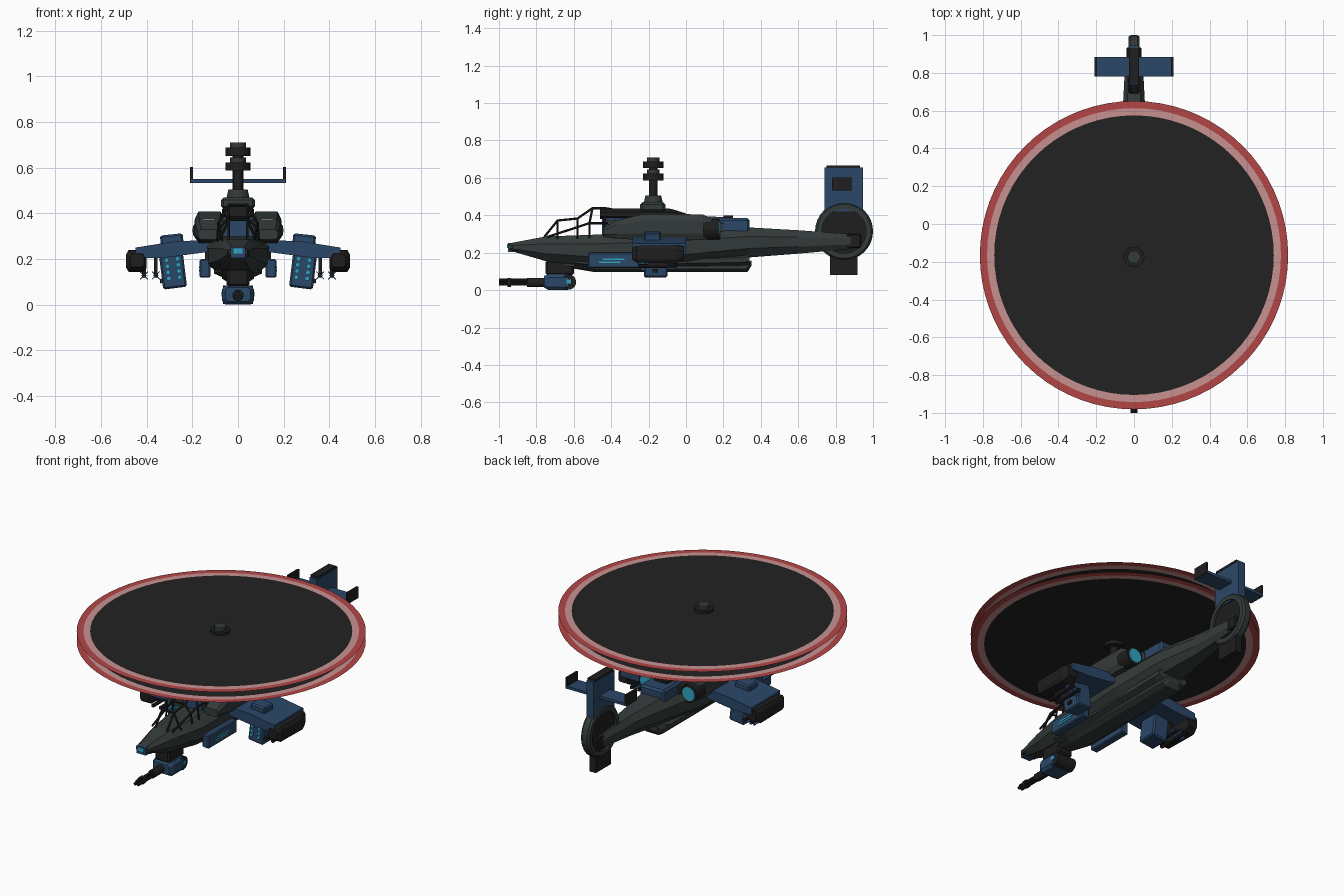
import bpy, bmesh, math
from mathutils import Vector, Matrix

if "Cube" in bpy.data.objects:
    bpy.data.objects.remove(bpy.data.objects["Cube"])

def mat(name, r, g, b):
    m = bpy.data.materials.new(name)
    m.diffuse_color = (r, g, b, 1)
    m.use_nodes = True
    m.node_tree.nodes["Principled BSDF"].inputs["Base Color"].default_value = m.diffuse_color
    return m

BLUE = mat("navy blue", 0.024, 0.063, 0.14)
GREEN = mat("dark grey green", 0.034, 0.043, 0.042)
BLACK = mat("near black", 0.013, 0.013, 0.013)
DISC = mat("rotor blur", 0.016, 0.016, 0.016)
CYAN = mat("glowing cyan", 0.032, 0.376, 0.546)
RED = mat("rotor red", 0.45, 0.061, 0.061)
PINK = mat("rotor pink", 0.58, 0.283, 0.283)
GREY = mat("slit grey", 0.2, 0.22, 0.22)

def finish(name, bm, mats, mirror=False, normals=True):
    if normals:
        bmesh.ops.recalc_face_normals(bm, faces=bm.faces)
    me = bpy.data.meshes.new(name)
    bm.to_mesh(me)
    bm.free()
    for m in mats if isinstance(mats, list) else [mats]:
        me.materials.append(m)
    ob = bpy.data.objects.new(name, me)
    bpy.context.collection.objects.link(ob)
    if mirror:
        ob.modifiers.new("mirror", 'MIRROR')
    return ob

def box(name, x, y, z, m, mirror=False, bevel=0.0, tilt=0.0):
    """x, y, z are (low, high) ranges; tilt turns it about the y axis."""
    c = Vector(((x[0] + x[1]) / 2, (y[0] + y[1]) / 2, (z[0] + z[1]) / 2))
    bm = bmesh.new()
    bmesh.ops.create_cube(bm, size=1)
    bmesh.ops.scale(bm, vec=(x[1] - x[0], y[1] - y[0], z[1] - z[0]), verts=bm.verts)
    if bevel:
        bmesh.ops.bevel(bm, geom=bm.edges[:], offset=bevel, segments=1, affect='EDGES')
    bm.transform(Matrix.Translation(c) @ Matrix.Rotation(math.radians(tilt), 4, 'Y'))
    return finish(name, bm, m, mirror)

def cyl(name, c, r, depth, axis, m, mirror=False, segs=16, r2=None):
    bm = bmesh.new()
    bmesh.ops.create_cone(bm, cap_ends=True, segments=segs, radius1=r,
                          radius2=r if r2 is None else r2, depth=depth)
    rot = {'X': Matrix.Rotation(math.pi / 2, 4, 'Y'),
           'Y': Matrix.Rotation(math.pi / 2, 4, 'X'), 'Z': Matrix()}[axis]
    bm.transform(Matrix.Translation(c) @ rot)
    return finish(name, bm, m, mirror)

def loft(name, sections, m, mirror=False, cx=0.4, cz=0.3):
    """Chamfered octagon sections (y, centre x, half width, low z, high z)."""
    bm = bmesh.new()
    rings = []
    for y, x, w, a, b in sections:
        i, h = w * (1 - cx), (b - a) * cz
        pts = [(-i, a), (i, a), (w, a + h), (w, b - h), (i, b), (-i, b), (-w, b - h), (-w, a + h)]
        rings.append([bm.verts.new((x + px, y, pz)) for px, pz in pts])
    for p, q in zip(rings, rings[1:]):
        for k in range(8):
            bm.faces.new((p[k], p[(k + 1) % 8], q[(k + 1) % 8], q[k]))
    bm.faces.new(rings[0])
    bm.faces.new(rings[-1])
    return finish(name, bm, m, mirror)

def prism(name, outline, lo, hi, m, mirror=False, axis='Y'):
    """Outline of (x, z) pushed along y, or of (y, z) pushed along x."""
    bm = bmesh.new()
    put = (lambda p, t: (p[0], t, p[1])) if axis == 'Y' else (lambda p, t: (t, p[0], p[1]))
    a = [bm.verts.new(put(p, lo)) for p in outline]
    b = [bm.verts.new(put(p, hi)) for p in outline]
    n = len(a)
    for k in range(n):
        bm.faces.new((a[k], a[(k + 1) % n], b[(k + 1) % n], b[k]))
    bm.faces.new(a)
    bm.faces.new(b)
    return finish(name, bm, m, mirror)

def struts(name, paths, r, m, mirror=True):
    bm = bmesh.new()
    for path in paths:
        for p, q in zip(path, path[1:]):
            p, q = Vector(p), Vector(q)
            d = q - p
            mx = Matrix.Translation((p + q) / 2) @ d.to_track_quat('Z', 'Y').to_matrix().to_4x4()
            bmesh.ops.create_cone(bm, cap_ends=True, segments=6, radius1=r, radius2=r,
                                  depth=d.length + r, matrix=mx)
    return finish(name, bm, m, mirror)

# Fuselage and tail boom
loft("fuselage", [(-0.945, 0, 0.04, 0.212, 0.25), (-0.75, 0, 0.085, 0.155, 0.287),
                  (-0.52, 0, 0.13, 0.13, 0.295), (0.0, 0, 0.145, 0.135, 0.32),
                  (0.34, 0, 0.11, 0.175, 0.335), (0.6, 0, 0.06, 0.195, 0.32),
                  (0.88, 0, 0.045, 0.22, 0.3)], GREEN)
loft("belly_keel", [(-0.72, 0, 0.04, 0.135, 0.16), (-0.5, 0, 0.07, 0.098, 0.15),
                    (0.33, 0, 0.07, 0.098, 0.15), (0.35, 0, 0.05, 0.13, 0.16)], GREEN)
loft("belly_step", [(-0.6, 0, 0.085, 0.13, 0.18), (-0.5, 0, 0.105, 0.118, 0.18),
                    (0.3, 0, 0.105, 0.13, 0.19), (0.34, 0, 0.1, 0.135, 0.2)], GREEN)
box("nose_rail", (0.03, 0.045), (-0.93, -0.78), (0.21, 0.235), BLACK, True)
box("nose_sensor", (-0.032, 0.032), (-0.953, -0.92), (0.205, 0.252), BLUE)
box("nose_lamp", (-0.02, 0.02), (-0.957, -0.952), (0.224, 0.246), CYAN)

# Open canopy frame and the bulkhead behind it
top = [(0.04, -0.757, 0.285), (0.04, -0.687, 0.372), (0.04, -0.58, 0.383),
       (0.04, -0.5, 0.438), (0.04, -0.43, 0.438), (0.04, -0.33, 0.42)]
side = [(0.07, -0.74, 0.285), (0.08, -0.58, 0.337), (0.085, -0.516, 0.358), (0.085, -0.42, 0.358)]
ribs = [[(0, p[1], p[2]), p, s, (0.09, s[1], 0.28)] for p, s in zip(top[1:5], [
    (0.072, -0.687, 0.303), side[1], side[2], (0.085, -0.436, 0.358)])]
struts("canopy_frame", [top, side] + ribs, 0.006, BLACK)
box("bulkhead", (-0.065, 0.065), (-0.45, -0.3), (0.28, 0.385), BLUE)
loft("roof_housing", [(-0.46, 0, 0.06, 0.38, 0.43), (-0.42, 0, 0.07, 0.375, 0.437),
                      (-0.08, 0, 0.07, 0.375, 0.435), (0.0, 0, 0.06, 0.375, 0.41)], BLACK)
loft("spine", [(-0.43, 0, 0.09, 0.28, 0.38), (0.02, 0, 0.1, 0.28, 0.4),
               (0.2, 0, 0.09, 0.28, 0.39)], GREEN)

# Engines
loft("engine_nacelle", [(-0.445, 0.125, 0.05, 0.285, 0.33), (-0.37, 0.125, 0.06, 0.275, 0.372),
                        (-0.23, 0.125, 0.065, 0.268, 0.408), (0.09, 0.125, 0.065, 0.268, 0.405),
                        (0.14, 0.125, 0.055, 0.28, 0.38)], GREEN, True, 0.25, 0.25)
box("intake_slit", (0.1, 0.155), (-0.376, -0.37), (0.366, 0.377), GREY, True)
cyl("exhaust", (0.145, 0.135, 0.325), 0.055, 0.09, 'Y', BLACK, True)
cyl("exhaust_glow", (0.145, 0.181, 0.325), 0.043, 0.006, 'Y', CYAN, True)
box("rear_engine_deck", (-0.085, 0.085), (0.02, 0.34), (0.3, 0.385), BLUE, bevel=0.012)
box("deck_hatch", (-0.045, 0.045), (0.2, 0.25), (0.38, 0.398), BLACK)

# Side sponsons with glowing strips
box("sponson", (0.12, 0.168), (-0.525, -0.25), (0.118, 0.2), BLUE, True, 0.006)
box("sponson_glow_upper", (0.165, 0.171), (-0.445, -0.33), (0.16, 0.168), CYAN, True)
box("sponson_glow_lower", (0.165, 0.171), (-0.465, -0.35), (0.146, 0.154), CYAN, True)

# Mast and twin rotor hubs
MY = -0.175
box("mast_base", (-0.075, 0.075), (MY - 0.07, MY + 0.065), (0.42, 0.47), GREEN, bevel=0.012)
cyl("mast_collar", (0, MY, 0.487), 0.05, 0.036, 'Z', GREEN, r2=0.042)
cyl("mast", (0, MY, 0.59), 0.022, 0.2, 'Z', BLACK)
for i, z in enumerate((0.605, 0.67)):
    cyl("hub_%d" % i, (0, MY, z), 0.055, 0.036, 'Z', BLACK, segs=20)
    cyl("hub_cap_%d" % i, (0, MY, z + 0.027), 0.034, 0.026, 'Z', GREEN)

# Spinning rotor discs: flat sheets with pink and red rims
for i, z in enumerate((0.608, 0.672)):
    bm = bmesh.new()
    n = 72
    rings = [[bm.verts.new((r * math.cos(2 * math.pi * k / n),
                            -0.165 + r * math.sin(2 * math.pi * k / n), z)) for k in range(n)]
             for r in (0.74, 0.778, 0.816)]
    bm.faces.new(rings[0])
    for j in (0, 1):
        for k in range(n):
            l = (k + 1) % n
            f = bm.faces.new((rings[j][k], rings[j + 1][k], rings[j + 1][l], rings[j][l]))
            f.material_index = j + 1
    finish("rotor_disc_%d" % i, bm, [DISC, PINK, RED], normals=False)

# Stub wings and their stores
prism("stub_wing", [(0.1, 0.285), (0.28, 0.277), (0.45, 0.25), (0.45, 0.205), (0.33, 0.205),
                    (0.1, 0.235)], -0.285, 0.0, BLUE, True)
box("wing_top_box", (0.24, 0.34), (-0.225, -0.135), (0.262, 0.308), BLUE, True, 0.008, 6)
box("rocket_pod", (0.233, 0.338), (-0.225, -0.1), (0.072, 0.235), BLUE, True, 0.008, 7)
box("pod_band", (0.229, 0.342), (-0.18, -0.15), (0.1, 0.12), BLACK, True, 0, 7)
t = math.radians(7)
for col in (-1, 1):
    for row in range(4):
        dx, dz = col * 0.024, (row - 1.5) * 0.027
        cyl("rocket_tip_%d_%d" % (col, row),
            (0.284 + dx * math.cos(t) + dz * math.sin(t), -0.229,
             0.158 - dx * math.sin(t) + dz * math.cos(t)), 0.011, 0.016, 'Y', CYAN, True, 8)
loft("wingtip_pod", [(-0.29, 0.442, 0.03, 0.165, 0.222), (-0.265, 0.445, 0.045, 0.147, 0.237),
                     (-0.05, 0.445, 0.045, 0.143, 0.24), (-0.012, 0.442, 0.033, 0.165, 0.235)],
     BLACK, True, 0.25, 0.2)
for i, x in enumerate((0.36, 0.412)):
    cyl("missile_%d" % i, (x, -0.15, 0.128), 0.011, 0.2, 'Y', BLACK, True, 8)
    for a in (45, -45):
        box("missile_fin_%d_%d" % (i, a), (x - 0.024, x + 0.024), (-0.1, -0.06),
            (0.126, 0.13), BLUE, True, 0, a)
    box("missile_pylon_%d" % i, (x - 0.008, x + 0.008), (-0.2, -0.1), (0.13, 0.215), BLACK, True)

# Chin gun
box("gun_mount", (-0.05, 0.05), (-0.75, -0.6), (0.08, 0.16), BLACK, bevel=0.01)
loft("gun_turret", [(-0.76, 0, 0.055, 0.015, 0.075), (-0.735, 0, 0.07, 0.0, 0.085),
                    (-0.63, 0, 0.07, 0.0, 0.085)], BLUE, False, 0.2, 0.2)
cyl("turret_drum", (0, -0.628, 0.043), 0.041, 0.13, 'X', BLACK)
box("turret_lamp", (0.066, 0.073), (-0.64, -0.615), (0.035, 0.057), CYAN, True)
cyl("gun_shroud", (0, -0.80, 0.041), 0.025, 0.1, 'Y', BLACK, segs=12)
cyl("gun_clamp", (0, -0.945, 0.041), 0.024, 0.02, 'Y', BLACK, segs=12)
for k in range(3):
    a = math.radians(90 + 120 * k)
    cyl("barrel_%d" % k, (0.012 * math.cos(a), -0.89, 0.041 + 0.012 * math.sin(a)),
        0.009, 0.22, 'Y', BLACK, segs=8)

# Ducted tail fan
TY, TZ = 0.845, 0.315
bm = bmesh.new()
prof = [(0.118, -0.03), (0.145, -0.03), (0.155, -0.018), (0.155, 0.018), (0.145, 0.03), (0.118, 0.03)]
n = 32
loops = [[bm.verts.new((x, TY + r * math.cos(2 * math.pi * k / n), TZ + r * math.sin(2 * math.pi * k / n)))
          for r, x in prof] for k in range(n)]
for k in range(n):
    for j in range(6):
        p, q, l = loops[k], loops[(k + 1) % n], (j + 1) % 6
        bm.faces.new((p[j], p[l], q[l], q[j]))
finish("tail_fan_ring", bm, GREEN)
cyl("tail_fan_disc", (0, TY, TZ), 0.12, 0.034, 'X', BLACK, segs=32)
box("fan_gearbox", (-0.04, 0.04), (0.86, 0.935), (0.225, 0.3), BLACK, bevel=0.006)

# Fins and tailplane
prism("upper_fin", [(0.74, 0.42), (0.945, 0.42), (0.945, 0.655), (0.74, 0.655)],
      -0.024, 0.024, BLUE, axis='X')
box("fin_cap", (-0.026, 0.026), (0.75, 0.93), (0.652, 0.666), BLACK)
prism("lower_fin", [(0.77, 0.08), (0.918, 0.08), (0.918, 0.19), (0.77, 0.19)],
      -0.022, 0.022, BLACK, axis='X')
box("tailplane", (-0.205, 0.205), (0.78, 0.885), (0.533, 0.55), BLUE)
box("tailplane_end", (0.197, 0.21), (0.78, 0.885), (0.533, 0.603), BLACK, True)
